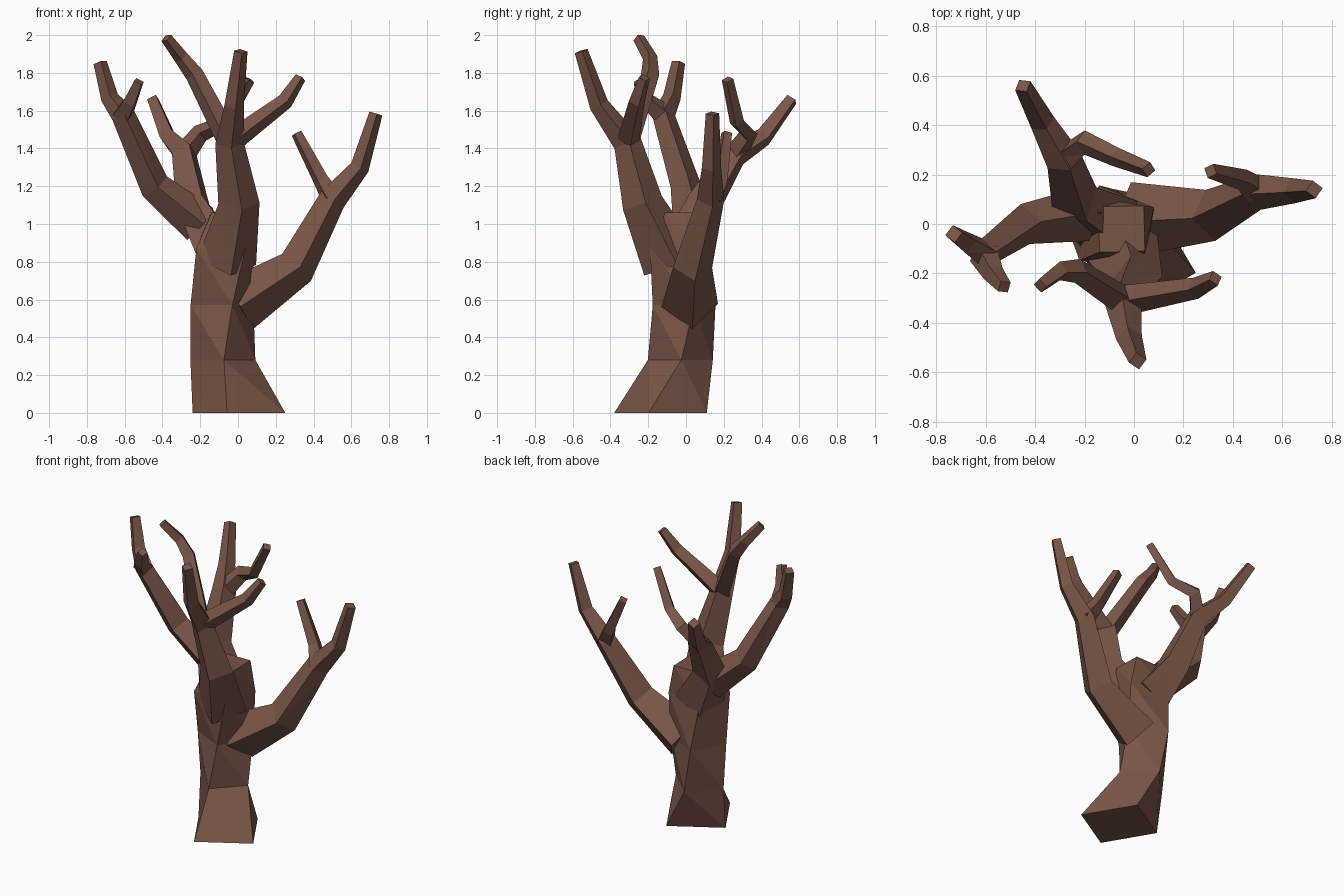
import bpy, bmesh, math
from mathutils import Vector

if "Cube" in bpy.data.objects:
    bpy.data.objects.remove(bpy.data.objects["Cube"])

bark = bpy.data.materials.new("brown_bark")
bark.diffuse_color = (0.191, 0.091, 0.065, 1)
bark.use_nodes = True
bark.node_tree.nodes["Principled BSDF"].inputs["Base Color"].default_value = bark.diffuse_color
UP = Vector((0, 0, 1))


def ring(c, u, w, r):
    return [c + d * r for d in (u, w, -u, -w)]


def loft(name, rings):
    """Closed four-sided tube through a list of rings."""
    bm = bmesh.new()
    vs = [[bm.verts.new(p) for p in r] for r in rings]
    for a, b in zip(vs, vs[1:]):
        for i in range(4):
            j = (i + 1) % 4
            bm.faces.new((a[i], a[j], b[j], b[i]))
    bm.faces.new(vs[0])
    bm.faces.new(vs[-1])
    bmesh.ops.triangulate(bm, faces=bm.faces[:])
    bmesh.ops.recalc_face_normals(bm, faces=bm.faces[:])
    me = bpy.data.meshes.new(name)
    bm.to_mesh(me)
    bm.free()
    me.materials.append(bark)
    ob = bpy.data.objects.new(name, me)
    bpy.context.collection.objects.link(ob)
    return ob


def limb(name, path, r0, r1):
    """Limb tapering from r0 to r1, its section a diamond standing on edge."""
    pts = [Vector(p) for p in path]
    n = len(pts) - 1
    side = UP.cross(pts[-1] - pts[0])
    rings = []
    for i, p in enumerate(pts):
        t = Vector()
        if i > 0:
            t += (p - pts[i - 1]).normalized()
        if i < n:
            t += (pts[i + 1] - p).normalized()
        t.normalize()
        u = (side - t * side.dot(t)).normalized()
        rings.append(ring(p, u, t.cross(u), r0 * (r1 / r0) ** (i / n)))
    return loft(name, rings)


# Trunk: level square rings that turn with height
trunk_rings = []
for x, y, z, r in [(.005, -.135, 0, .253), (-.08, -.03, .28, .172), (-.085, -.01, .57, .175),
                   (-.07, -.04, .87, .185), (-.05, -.02, 1.06, .13)]:
    a = z - .25
    u = Vector((math.cos(a), math.sin(a), 0))
    trunk_rings.append(ring(Vector((x, y, z)), u, UP.cross(u), r))
trunk = loft("tree", trunk_rings)

limbs = []


def bough(name, r0, path, *twigs):
    """A bough whose twigs all fork off at its third point."""
    limbs.append(limb(name + "_bough", path, r0, .036))
    for t in twigs:
        limbs.append(limb(name + "_twig", [path[2]] + t, .062, .031))


bough("right", .15,
      [(0, .02, .57), (.31, .035, .77), (.5, .13, 1.13), (.645, .135, 1.3), (.73, .14, 1.585)],
      [(.44, .18, 1.23), (.31, .215, 1.48)])
bough("front", .16,
      [(-.06, -.08, .8), (.005, -.23, 1.11), (-.045, -.31, 1.43), (-.02, -.46, 1.63), (.015, -.555, 1.915)],
      [(-.23, -.19, 1.79), (-.3, -.19, 1.88), (-.38, -.25, 1.985)],
      [(.25, -.26, 1.65), (.33, -.22, 1.775)])
bough("left", .11,
      [(-.2, .04, 1.0), (-.44, 0, 1.2), (-.61, -.12, 1.58), (-.68, -.075, 1.67), (-.73, -.04, 1.855)],
      [(-.57, -.2, 1.65), (-.525, -.255, 1.755)])
bough("back", .15,
      [(-.1, 0, .85), (-.24, .09, 1.1), (-.285, .26, 1.37), (-.37, .41, 1.46), (-.45, .56, 1.66)],
      [(-.2, .33, 1.48), (-.07, .27, 1.54), (.06, .22, 1.765)])

# Merge the limbs into one solid
bpy.context.view_layer.objects.active = trunk
for ob in limbs:
    m = trunk.modifiers.new(ob.name, 'BOOLEAN')
    m.operation = 'UNION'
    m.solver = 'EXACT'
    m.object = ob
    bpy.ops.object.modifier_apply(modifier=m.name)
    bpy.data.objects.remove(ob)
